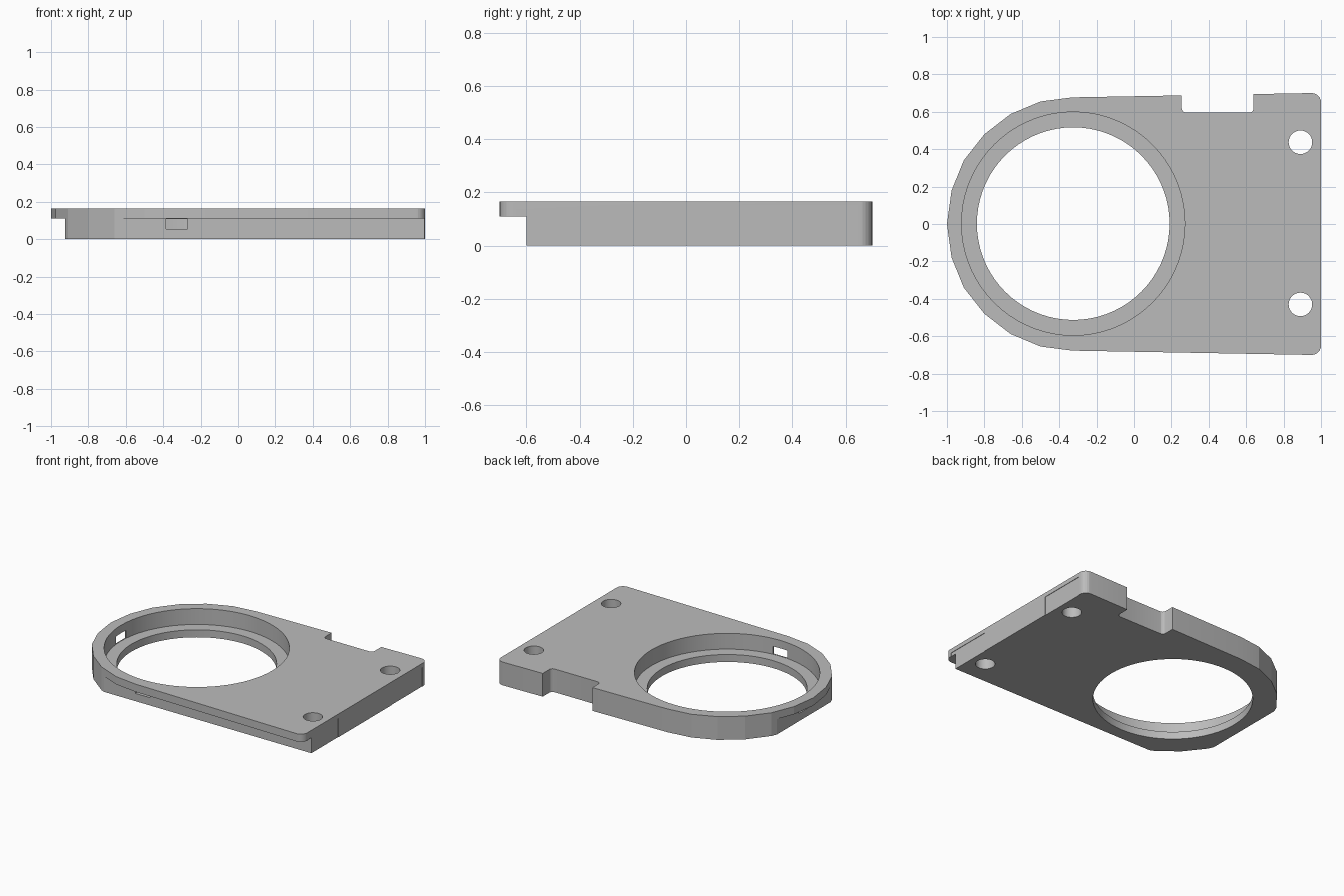
import bpy, bmesh, math

cube = bpy.data.objects.get("Cube")
if cube:
    bpy.data.objects.remove(cube, do_unlink=True)

grey = bpy.data.materials.new("plain_grey")
grey.use_nodes = True
grey.diffuse_color = (0.5, 0.5, 0.5, 1)
grey.node_tree.nodes["Principled BSDF"].inputs["Base Color"].default_value = (0.5, 0.5, 0.5, 1)

HEIGHT = 0.165
LEDGE = 0.11       # underside of the overhanging rim
FLOOR = 0.053      # floor of the round seat
CX, CY = -0.325, 0.002


def prism(name, points, z0, z1):
    """Extrude a closed outline from z0 to z1."""
    bm = bmesh.new()
    base = bm.faces.new([bm.verts.new((x, y, z0)) for x, y in points])
    out = bmesh.ops.extrude_face_region(bm, geom=[base])
    for v in out["geom"]:
        if isinstance(v, bmesh.types.BMVert):
            v.co.z = z1
    bmesh.ops.recalc_face_normals(bm, faces=bm.faces)
    mesh = bpy.data.meshes.new(name)
    bm.to_mesh(mesh)
    bm.free()
    mesh.materials.append(grey)
    obj = bpy.data.objects.new(name, mesh)
    bpy.context.collection.objects.link(obj)
    return obj


def arc(x, y, r, start, end, n):
    angles = [math.radians(start + (end - start) * i / n) for i in range(n + 1)]
    return [(x + r * math.cos(a), y + r * math.sin(a)) for a in angles]


def circle(x, y, r, n):
    return arc(x, y, r, 0, 360, n)[:-1]


def rect(x0, x1, y0, y1):
    return [(x0, y0), (x1, y0), (x1, y1), (x0, y1)]


# Mount plate: faceted round end, gently flared sides, rounded far corners
half = [(-0.975, 0.18), (-0.91, 0.34), (-0.8, 0.48), (-0.66, 0.588),
        (-0.5, 0.655), (-0.33, 0.677)]
corner = arc(0.95, 0.65, 0.05, 90, 0, 6)
upper = half + corner
outline = [(-1, 0)] + upper + [(x, -y) for x, y in reversed(upper)]
plate = prism("mount_plate", outline, 0, HEIGHT)


def cut(name, points, z0, z1):
    """Cut a prism out of the plate."""
    cutter = prism(name, points, z0, z1)
    cutter.hide_render = True
    mod = plate.modifiers.new(name, "BOOLEAN")
    mod.operation = "DIFFERENCE"
    mod.solver = "EXACT"
    mod.object = cutter
    bpy.ops.object.select_all(action="DESELECT")
    bpy.context.view_layer.objects.active = plate
    plate.select_set(True)
    bpy.ops.object.modifier_apply(modifier=name)
    bpy.data.objects.remove(cutter, do_unlink=True)


# Undercuts leaving the rim along the front and the round end
cut("front_undercut", rect(-1.2, 1.2, -1, -0.6), -0.1, LEDGE)
cut("end_undercut", rect(-1.2, -0.926, -1, 1), -0.1, LEDGE)

# Round seat and through opening
cut("round_seat", circle(CX, CY, 0.597, 72), FLOOR, 0.3)
cut("round_opening", circle(CX, CY, 0.515, 72), -0.1, 0.3)

# Screw holes
for y in (-0.43, 0.437):
    cut("screw_hole", circle(0.89, y, 0.063, 32), -0.1, 0.3)

# Rear notch with rounded inner corners
notch = (arc(0.28, 0.62, 0.025, 180, 270, 5) + arc(0.615, 0.62, 0.025, 270, 360, 5)
         + [(0.64, 0.9), (0.255, 0.9)])
cut("rear_notch", notch, -0.1, 0.3)

# Small windows through the seat wall
cut("front_window", rect(-0.385, -0.27, -0.64, -0.55), FLOOR + 0.002, LEDGE - 0.001)
cut("end_window", rect(-0.97, -0.88, -0.057, 0.057), FLOOR + 0.002, LEDGE - 0.001)

# Shallow recesses on the flat end
for y0, y1 in ((-0.64, -0.3), (0.3, 0.64)):
    cut("end_recess", rect(0.997, 1.1, y0, y1), -0.1, 0.135)

bpy.ops.object.shade_smooth_by_angle(angle=math.radians(12))
